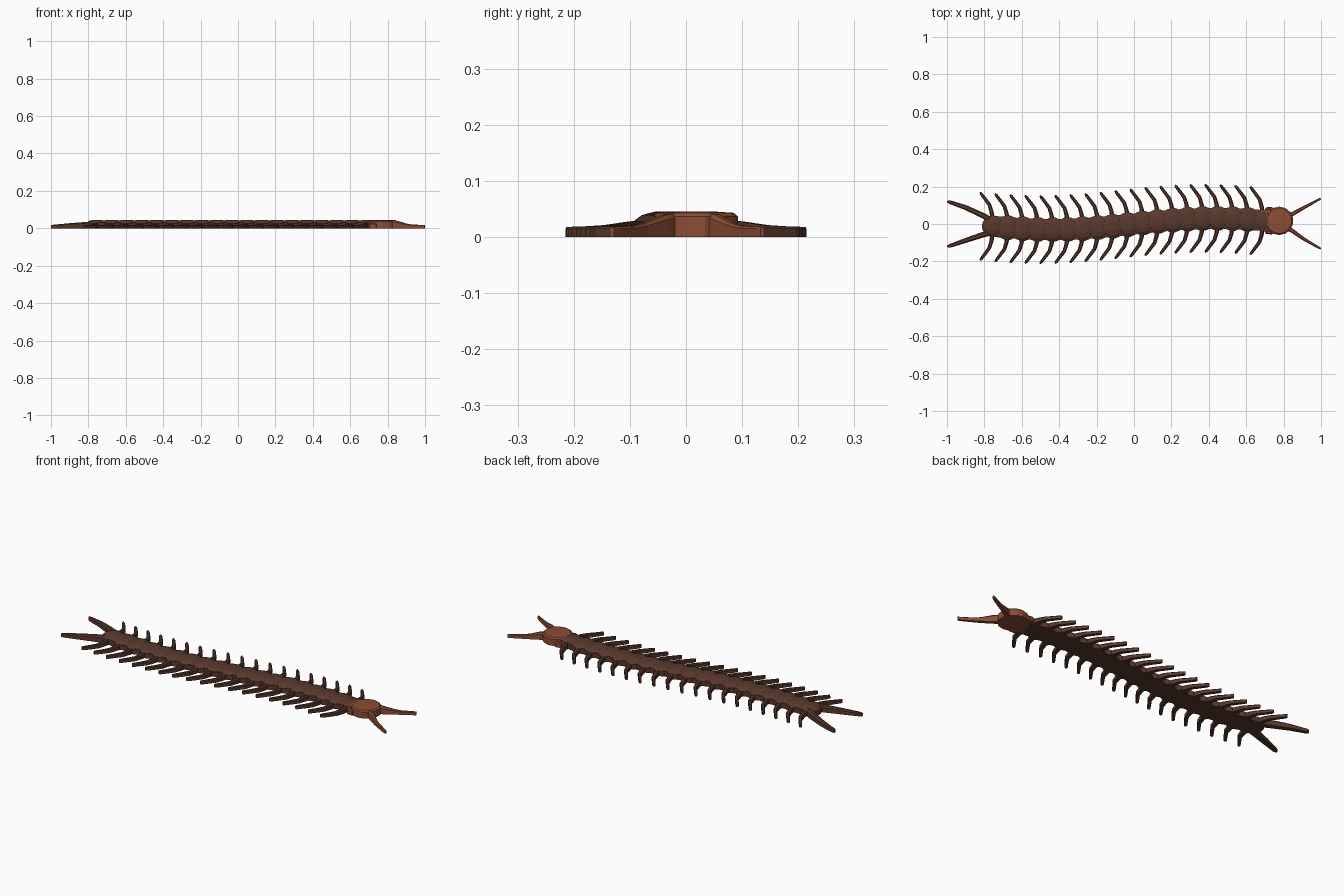
import bpy, bmesh, math
from mathutils import Vector

if "Cube" in bpy.data.objects:
    bpy.data.objects.remove(bpy.data.objects["Cube"])


def material(name, rgb):
    m = bpy.data.materials.new(name)
    m.diffuse_color = (*rgb, 1)
    m.use_nodes = True
    m.node_tree.nodes["Principled BSDF"].inputs["Base Color"].default_value = m.diffuse_color
    return m


BROWN = material("dark_brown", (0.10, 0.040, 0.026))
RUST = material("rust", (0.26, 0.075, 0.034))


def finish(bm, name, mat):
    bmesh.ops.recalc_face_normals(bm, faces=bm.faces)
    me = bpy.data.meshes.new(name)
    bm.to_mesh(me)
    bm.free()
    me.materials.append(mat)
    ob = bpy.data.objects.new(name, me)
    bpy.context.collection.objects.link(ob)
    return ob


def loft(bm, rings):
    """Skin a stack of equal-length rings and cap both ends."""
    vs = [[bm.verts.new(p) for p in r] for r in rings]
    n = len(vs[0])
    for a, b in zip(vs, vs[1:]):
        for i in range(n):
            j = (i + 1) % n
            bm.faces.new((a[i], a[j], b[j], b[i]))
    bm.faces.new(vs[0])
    bm.faces.new(vs[-1])


def plate(bm, x, y, profile, sides=16, sx=1.0):
    """Round shell plate from (radius, z) steps."""
    loft(bm, [[(x + sx * r * math.cos(2 * math.pi * (i + .5) / sides),
                y + r * math.sin(2 * math.pi * (i + .5) / sides), z)
               for i in range(sides)] for r, z in profile])


def limb(bm, pts):
    """Flat-bottomed limb through (x, y, half width, top z)."""
    rings = []
    for i, (x, y, w, z) in enumerate(pts):
        a, b = pts[max(i - 1, 0)], pts[min(i + 1, len(pts) - 1)]
        d = Vector((b[0] - a[0], b[1] - a[1])).normalized()
        nx, ny = -d.y * w, d.x * w
        rings.append([(x + nx, y + ny, 0), (x + nx, y + ny, z * .8),
                      (x + nx * .5, y + ny * .5, z), (x - nx * .5, y - ny * .5, z),
                      (x - nx, y - ny, z * .8), (x - nx, y - ny, 0)])
    loft(bm, rings)


def spine(x):
    return 0.03 * math.sin(3.6 * x)


xs = [-0.755 + 0.0802 * i for i in range(19)]

# overlapping body plates
bm = bmesh.new()
for x in xs:
    r = 0.066 if -0.7 < x < 0.65 else 0.058
    plate(bm, x, spine(x), [(r, 0), (r, .027), (r * .75, .039), (r * .4, .045)])
finish(bm, "body_plates", BROWN)

# continuous core under the plates
bm = bmesh.new()
limb(bm, [(x, spine(x), .056, .038) for x in xs])
finish(bm, "body_core", BROWN)

# walking legs, bent backwards
bm = bmesh.new()
for x in xs:
    y = spine(x)
    for s in (1, -1):
        limb(bm, [(x + dx, y + s * dy, w, z) for dx, dy, w, z in (
            (-.002, .03, .012, .032), (-.006, .075, .011, .027),
            (-.018, .115, .010, .021), (-.040, .145, .009, .019),
            (-.062, .174, .008, .018), (-.068, .182, .004, .018))])
finish(bm, "walking_legs", BROWN)

# long trailing legs
bm = bmesh.new()
for s in (1, -1):
    limb(bm, [(-.74, -.015 + s * .025, .014, .040), (-.81, s * .052 - .006, .015, .034),
              (-.90, s * .088, .013, .027), (-.985, s * .117, .010, .019),
              (-.999, s * .121, .005, .017)])
finish(bm, "tail_legs", BROWN)

# head, neck and pincers
bm = bmesh.new()
plate(bm, .776, .017, [(.076, 0), (.076, .036), (.068, .043), (.035, .045)], 14)
finish(bm, "head", RUST)

bm = bmesh.new()
limb(bm, [(.675, .02, .055, .04), (.71, .018, .05, .043), (.76, .017, .045, .043)])
for s in (1, -1):
    limb(bm, [(.70, .018 + s * .04, .012, .035), (.712, .018 + s * .062, .011, .03),
              (.74, .018 + s * .066, .008, .025)])
finish(bm, "neck_and_pincers", RUST)

# antennae
bm = bmesh.new()
for s in (1, -1):
    limb(bm, [(.80, .013 + s * .022, .014, .044), (.85, .008 + s * .047, .011, .040),
              (.90, .004 + s * .079, .009, .025), (.93, .003 + s * .096, .008, .020),
              (.99, .002 + s * .130, .006, .018), (.999, .002 + s * .134, .004, .018)])
finish(bm, "antennae", RUST)
